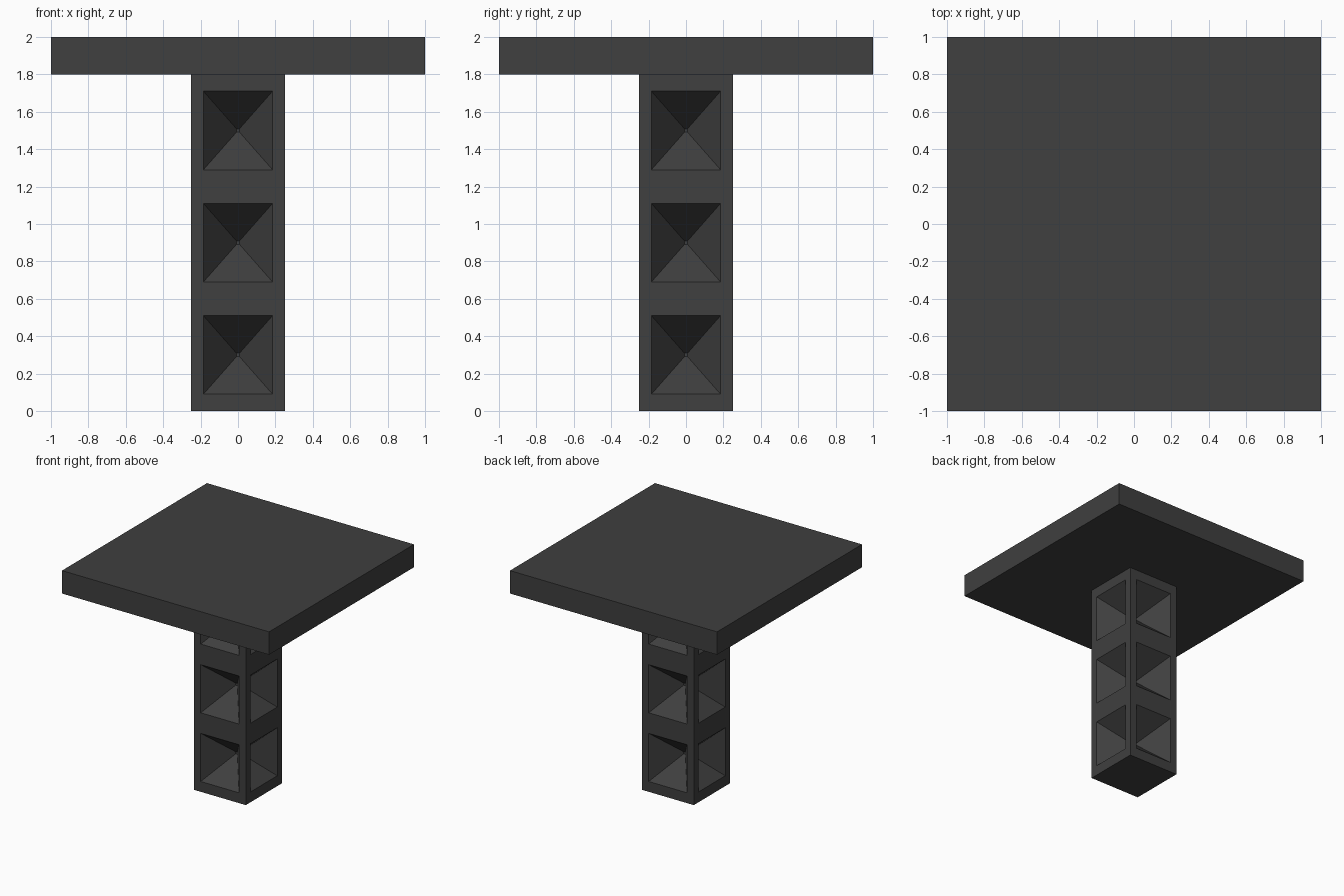
import bpy, bmesh
from mathutils import Vector, Matrix

if "Cube" in bpy.data.objects:
    bpy.data.objects.remove(bpy.data.objects["Cube"])

HALF, BLOCK_H, BLOCKS = 0.25, 0.6, 3

mat = bpy.data.materials.new("dark_grey")
mat.diffuse_color = (0.05, 0.05, 0.05, 1)
mat.use_nodes = True
mat.node_tree.nodes["Principled BSDF"].inputs["Base Color"].default_value = mat.diffuse_color


def finish(bm, name):
    mesh = bpy.data.meshes.new(name)
    bm.to_mesh(mesh)
    bm.free()
    mesh.materials.append(mat)
    obj = bpy.data.objects.new(name, mesh)
    bpy.context.collection.objects.link(obj)


def box(bm, size, centre):
    m = Matrix.Translation(centre) @ Matrix.Diagonal((*size, 1))
    return bmesh.ops.create_cube(bm, size=1, matrix=m)["verts"]


def inset_to(bm, face, half_w, half_h, depth):
    """Inset a side face to the given half sizes and push it inwards."""
    c, n = face.calc_center_median(), face.normal.copy()
    bmesh.ops.inset_individual(bm, faces=[face], thickness=0.001)
    for v in face.verts:
        d = v.co - c
        across = d - n * d.dot(n)
        up = across.z
        across.z = 0
        v.co = (c + across.normalized() * half_w
                + Vector((0, 0, half_h if up > 0 else -half_h)) - n * depth)


# Pillar: stacked blocks with a pyramid recess in every side
bm = bmesh.new()
for i in range(BLOCKS):
    box(bm, (2 * HALF, 2 * HALF, BLOCK_H), (0, 0, (i + 0.5) * BLOCK_H))
bm.normal_update()
bmesh.ops.delete(bm, geom=[f for f in bm.faces if abs(f.normal.z) > 0.5
                           and 0.1 < f.calc_center_median().z < 1.7],
                 context='FACES_ONLY')
bmesh.ops.remove_doubles(bm, verts=bm.verts, dist=1e-4)
bm.normal_update()
for f in [f for f in bm.faces if abs(f.normal.z) < 0.5]:
    inset_to(bm, f, 0.185, 0.21, 0)
    inset_to(bm, f, 0.008, 0.009, 0.23)
finish(bm, "pillar")

# Square slab on top
bm = bmesh.new()
box(bm, (2, 2, 0.2), (0, 0, 1.9))
finish(bm, "top_slab")
